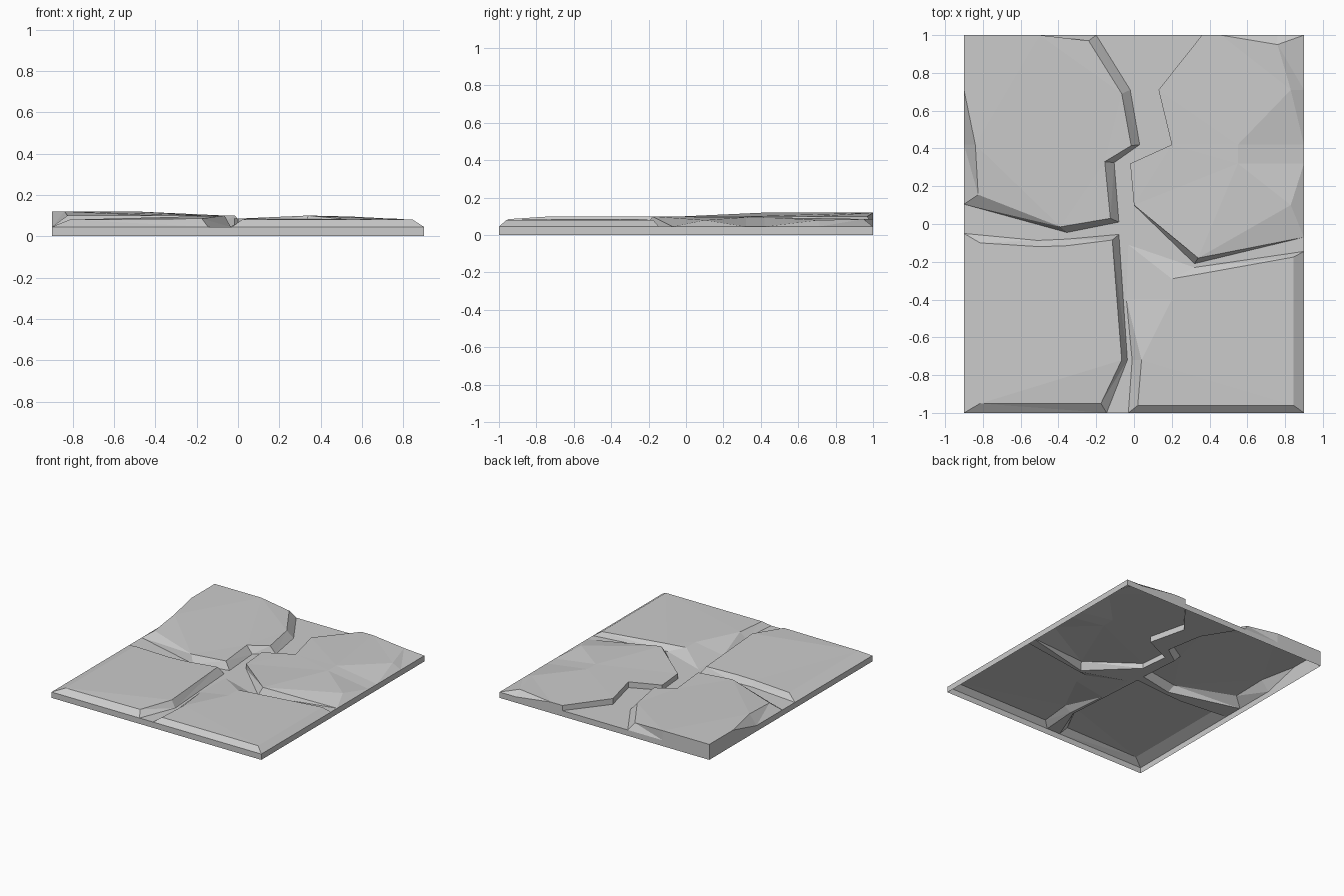
import bpy, bmesh

if "Cube" in bpy.data.objects:
    bpy.data.objects.remove(bpy.data.objects["Cube"])

FLOOR = 0.045          # height of the crack floor and of the outer skirt

# Each slab is a clockwise loop of rows: foot x, foot y, top x, top y, top z.
# The first "n" rows run along the crack, the rest along the outer rim.
back_left = (7, [
    (-.20, 1, -.24, .97, .10), (-.02, .71, -.065, .69, .10),
    (.03, .42, -.015, .415, .10), (-.105, .325, -.155, .33, .10),
    (-.08, .01, -.125, .03, .10), (-.355, -.045, -.39, -.015, .10),
    (-.90, .105, -.825, .155, .10),
    (-.90, .42, -.84, .42, .12), (-.90, .71, -.90, .71, .12),
    (-.90, 1, -.90, 1, .12), (-.50, 1, -.50, 1, .12)])
front_left = (6, [
    (-.90, -.05, -.815, -.10, .08), (-.51, -.087, -.50, -.12, .085),
    (-.355, -.08, -.355, -.115, .09), (-.08, -.055, -.115, -.085, .10),
    (-.035, -.72, -.065, -.72, .10), (-.145, -1, -.175, -.95, .085),
    (-.90, -1, -.815, -.95, .08)])
front_right = (6, [
    (-.03, -1, .02, -.96, .08), (-.01, -.72, .04, -.72, .085),
    (-.04, -.40, .20, -.40, .085), (-.03, -.11, .20, -.29, .085),
    (.32, -.23, .345, -.265, .085), (.90, -.145, .845, -.175, .08),
    (.90, -1, .845, -.96, .08)])
back_right = (7, [
    (.90, -.07, .83, .10, .08), (.32, -.21, .34, -.18, .10),
    (0, .10, 0, .10, .085), (-.02, .32, -.02, .32, .085),
    (.20, .42, .20, .42, .09), (.13, .71, .13, .71, .09),
    (.36, 1, .36, 1, .085),
    (.46, 1, .46, 1, .085), (.76, 1, .76, .95, .085),
    (.90, 1, .76, .95, .085), (.90, .71, .83, .71, .08),
    (.90, .42, .55, .42, .095), (.90, .32, .55, .32, .095)])


def finish(bm, name):
    bmesh.ops.remove_doubles(bm, verts=bm.verts, dist=1e-5)
    bmesh.ops.triangulate(bm, faces=[f for f in bm.faces if len(f.verts) > 3])
    mesh = bpy.data.meshes.new(name)
    bm.to_mesh(mesh)
    bm.free()
    ob = bpy.data.objects.new(name, mesh)
    bpy.context.collection.objects.link(ob)


def slab(name, rows):
    """Sloped sides from foot to top, closed by the worn upper face."""
    bm = bmesh.new()
    foot = [bm.verts.new((r[0], r[1], FLOOR)) for r in rows]
    top = [bm.verts.new(r[2:]) for r in rows]
    for i in range(len(rows)):
        j = (i + 1) % len(rows)
        bm.faces.new((foot[j], foot[i], top[i], top[j]))
    bm.faces.new(top[::-1])
    finish(bm, name)


# Four broken slabs; back-right rim is listed from the crack round the corner
slabs = {"back_left_slab": back_left, "front_left_slab": front_left,
         "front_right_slab": front_right, "back_right_slab": back_right}
for name, (n, rows) in slabs.items():
    slab(name, rows)

# Crack floor: the crack-side feet of all slabs joined into one outline
bm = bmesh.new()
bm.faces.new([bm.verts.new((r[0], r[1], FLOOR))
              for n, rows in slabs.values() for r in rows[:n]])
finish(bm, "crack_floor")

# Outer skirt, open underneath
bm = bmesh.new()
corners = [(-.9, -1), (.9, -1), (.9, 1), (-.9, 1)]
low = [bm.verts.new((x, y, 0)) for x, y in corners]
high = [bm.verts.new((x, y, FLOOR)) for x, y in corners]
for i in range(4):
    j = (i + 1) % 4
    bm.faces.new((low[i], low[j], high[j], high[i]))
finish(bm, "outer_skirt")
